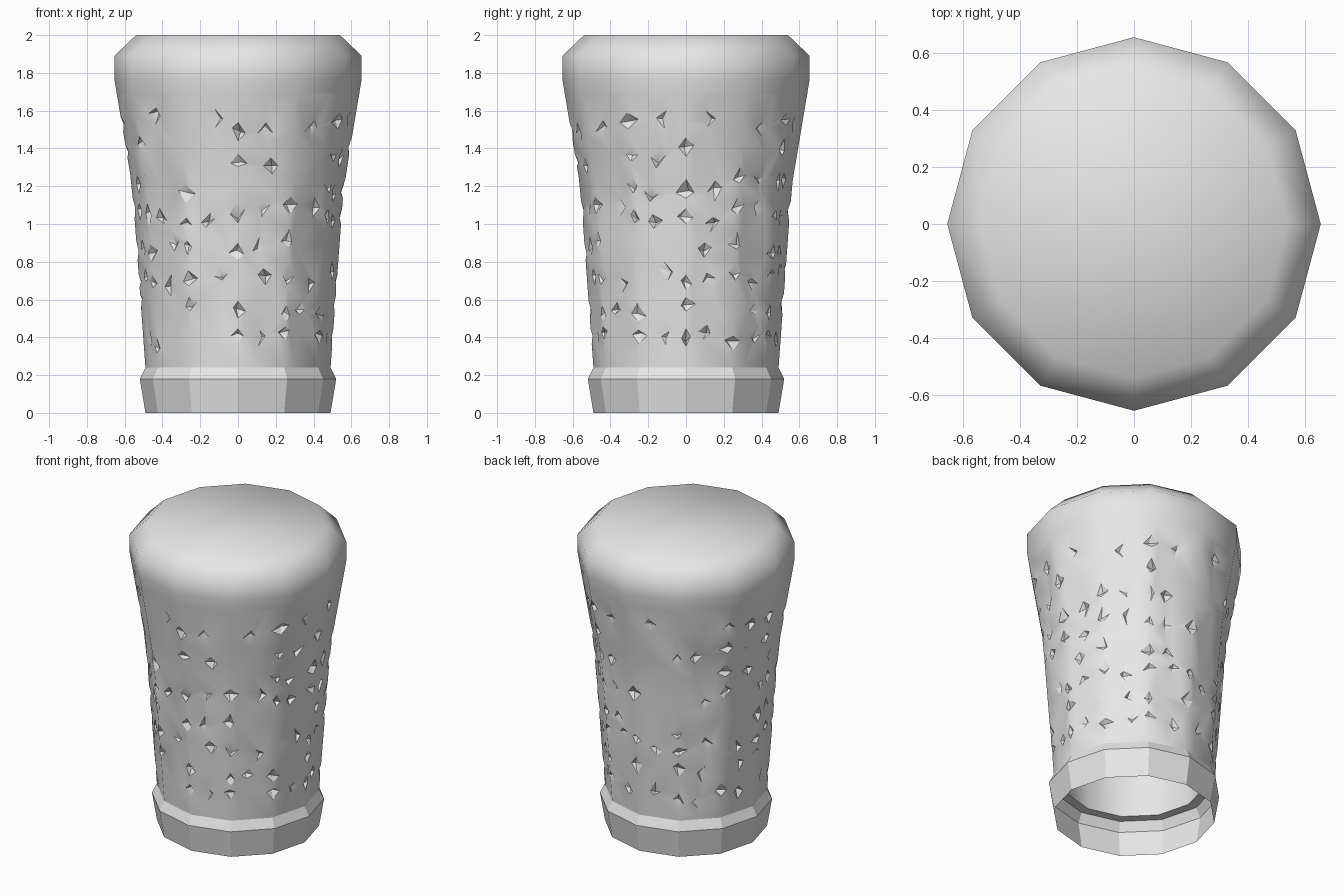
import bpy, bmesh, math, random
from mathutils import Vector

random.seed(7)
SIDES = 12
cube = bpy.data.objects.get("Cube")
if cube:
    bpy.data.objects.remove(cube)

grey = bpy.data.materials.new("plain_grey")
grey.use_nodes = True
grey.diffuse_color = (0.8, 0.8, 0.8, 1)
grey.node_tree.nodes["Principled BSDF"].inputs["Base Color"].default_value = (0.8, 0.8, 0.8, 1)


def finish(name, bm, angle=None):
    mesh = bpy.data.meshes.new(name)
    bm.to_mesh(mesh)
    bm.free()
    ob = bpy.data.objects.new(name, mesh)
    bpy.context.collection.objects.link(ob)
    mesh.materials.append(grey)
    if angle:
        bpy.ops.object.select_all(action='DESELECT')
        ob.select_set(True)
        bpy.context.view_layer.objects.active = ob
        bpy.ops.object.shade_smooth_by_angle(angle=math.radians(angle))
    return ob


def corner(i, r, z):
    a = math.tau * i / SIDES
    return Vector((r * math.cos(a), r * math.sin(a), z))


def skin(bm, rings):
    # Join neighbouring closed rings with quads
    n = len(rings[0])
    for lo, hi in zip(rings, rings[1:]):
        for i in range(n):
            j = (i + 1) % n
            bm.faces.new((lo[i], lo[j], hi[j], hi[i]))


def lathe(name, profile, cap=False, angle=None):
    bm = bmesh.new()
    rings = [[bm.verts.new(corner(i, r, z)) for i in range(SIDES)] for r, z in profile]
    skin(bm, rings)
    if cap:
        bm.faces.new(rings[-1])
    return finish(name, bm, angle)


def body_radius(z):
    # Gentle taper that flares above the waist
    if z < 1.2:
        return 0.49 + (z - 0.24) * 0.07 / 0.96
    return 0.56 + (z - 1.2) * 0.082 / 0.49


# Rounded top and faceted foot ring
lathe("foam_top", [(0.642, 1.69), (0.655, 1.77), (0.655, 1.89), (0.54, 2.0)], True, 75)
lathe("foot_ring", [(0.49, 0), (0.52, 0.18), (0.49, 0.24)])
# Ledge and lining, seen through the open foot
lathe("inner_wall", [(0.58, 1.69), (0.5, 1.2), (0.43, 0.24), (0.49, 0.24)], angle=35)

# Outer wall: an irregular patchwork lying on the flat sides
bm = bmesh.new()
ROWS = 9
BOTTOM, TOP = 0.24, 1.69
step = (TOP - BOTTOM) / ROWS
rings = []
for row in range(ROWS + 1):
    ring = []
    for col in range(SIDES * 2):
        z = BOTTOM + row * step
        if 0 < row < ROWS:
            z += random.uniform(-0.4, 0.4) * step
        r = body_radius(z)
        i = col // 2
        if col % 2:
            p = corner(i, r, z).lerp(corner(i + 1, r, z), random.uniform(0.28, 0.72))
        else:
            p = corner(i, r, z)
        ring.append(bm.verts.new(p))
    rings.append(ring)
skin(bm, rings)

# Chips: cut off patch corners and sink one side of each cut
chosen = [v for ring in rings[1:-1] for v in ring if random.random() < 0.62]
before = set(bm.faces)
cut = bmesh.ops.bevel(bm, geom=chosen, offset=27, offset_type='PERCENT',
                      segments=1, affect='VERTICES', clamp_overlap=True)
chips = [f for f in cut["faces"] if f.is_valid and f not in before and len(f.verts) < 6]
if not chips:
    chips = [f for f in bm.faces if f.calc_area() < 0.004]
for f in chips:
    out = f.calc_center_median()
    out.z = 0
    inward = -out.normalized()
    away = random.choice(list(f.verts)).co.copy()
    made = bmesh.ops.poke(bm, faces=[f])
    for v in made["verts"]:
        v.co = v.co.lerp(away, random.uniform(0.2, 0.7)) + inward * random.uniform(0.012, 0.032)
bmesh.ops.recalc_face_normals(bm, faces=bm.faces)
finish("chipped_wall", bm, 32)
